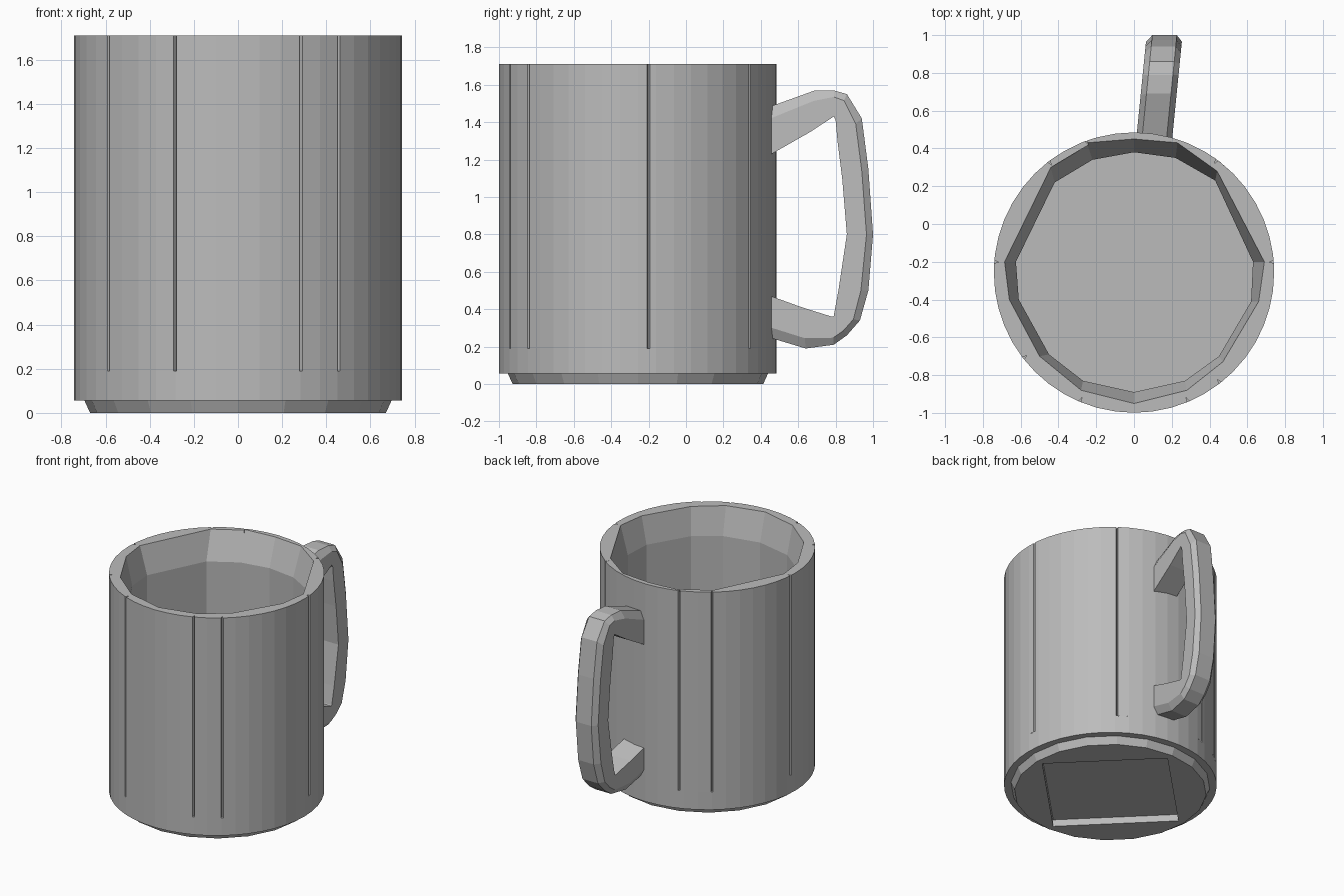
import bpy, bmesh
from math import sin, cos, pi, atan2
from mathutils import Vector

if "Cube" in bpy.data.objects:
    bpy.data.objects.remove(bpy.data.objects["Cube"])

CY, R = -0.257, 0.742          # cup axis and outer radius
BASE, FLOOR, TOP = 0.055, 0.19, 1.71

clay = bpy.data.materials.new("plain grey")
clay.use_nodes = True
GREY = (0.5, 0.5, 0.5, 1)
clay.diffuse_color = GREY
clay.node_tree.nodes["Principled BSDF"].inputs["Base Color"].default_value = GREY


def finish(name, bm):
    bmesh.ops.recalc_face_normals(bm, faces=bm.faces)
    mesh = bpy.data.meshes.new(name)
    bm.to_mesh(mesh)
    bm.free()
    mesh.materials.append(clay)
    obj = bpy.data.objects.new(name, mesh)
    bpy.context.collection.objects.link(obj)
    return obj


def loft(bm, rings):
    """Join rings of equal length with quads; return the vertex rings."""
    vs = [[bm.verts.new(p) for p in ring] for ring in rings]
    for a, b in zip(vs, vs[1:]):
        for i in range(len(a)):
            j = (i + 1) % len(a)
            bm.faces.new((a[i], a[j], b[j], b[i]))
    return vs


def loop_edges(bm, ring):
    return [bm.edges.get((ring[i - 1], ring[i])) for i in range(len(ring))]


def flat_ring(bm, outer, inner):
    """Fill the flat area between two loops of any count."""
    bmesh.ops.triangle_fill(bm, use_beauty=True, use_dissolve=False,
                            edges=loop_edges(bm, outer) + loop_edges(bm, inner))


def at(outline, z):
    return [(x, y, z) for x, y in outline]


def circle(r, n):
    return [(r * cos(2 * pi * i / n), CY + r * sin(2 * pi * i / n)) for i in range(n)]


# Base slab, whose top is the cup floor
bm = bmesh.new()
slab = loft(bm, [at(circle(R, 48), z) for z in (BASE, FLOOR)])
for ring in slab:
    bm.faces.new(ring)
finish("base_slab", bm)

# Foot with a square recess underneath
bm = bmesh.new()
foot = loft(bm, [at(circle(0.695, 20), BASE), at(circle(0.67, 20), 0)])
recess = loft(bm, [at(circle(0.62, 4), 0), at(circle(0.62, 4), BASE - 0.003)])
flat_ring(bm, foot[1], recess[0])
bm.faces.new(recess[1])
finish("foot", bm)

# Cup wall: round outside with thin vertical grooves, faceted inside
groove_spots = [(-.585, -.71), (-.285, -.94), (.285, -.94), (.455, -.84),
                (.74, -.2), (.44, .34), (-.25, .44), (-.45, .33), (-.74, -.2)]
grooves = [atan2(y - CY, x) % (2 * pi) for x, y in groove_spots]
polar = [(2 * pi * i / 48, R) for i in range(48)
         if all(abs(2 * pi * i / 48 - g) > 0.02 for g in grooves)]
for g in grooves:
    polar += [(g - 0.01, R), (g, R - 0.025), (g + 0.01, R)]
outside = [(r * cos(a), CY + r * sin(a)) for a, r in sorted(polar)]

lip = [(0, .45), (-.25, .43), (-.44, .3), (-.685, -.2), (-.66, -.4),
       (-.5, -.7), (-.28, -.88), (0, -.95), (.28, -.88), (.47, -.73),
       (.66, -.41), (.69, -.2), (.44, .28), (.23, .43)]
inside = [(0, .38), (-.22, .34), (-.42, .22), (-.625, -.2), (-.61, -.4),
          (-.45, -.69), (-.27, -.83), (0, -.89), (.27, -.83), (.45, -.7),
          (.62, -.41), (.63, -.2), (.43, .23), (.22, .35)]
bm = bmesh.new()
shell = loft(bm, [at(outside, FLOOR), at(outside, TOP)])
lining = loft(bm, [at(lip, TOP), at(inside, 1.5), at(inside, FLOOR)])
flat_ring(bm, shell[1], lining[0])
finish("cup_wall", bm)

# Handle: pairs of outer and inner points in the y-z plane
spine = [((.44, 1.48), (.44, 1.22)), ((.69, 1.57), (.66, 1.345)),
         ((.79, 1.57), (.79, 1.43)), ((.86, 1.55), (.80, 1.41)),
         ((.94, 1.42), (.81, 1.3)), ((.975, 1.15), (.835, 1.1)),
         ((1, .8), (.86, .8)), ((.975, .5), (.815, .5)),
         ((.93, .34), (.79, .365)), ((.86, .26), (.785, .36)),
         ((.79, .21), (.78, .36)), ((.64, .19), (.62, .41)),
         ((.44, .25), (.44, .475))]
section = [(-.095, 1), (-.095, .25), (-.065, 0), (.065, 0), (.095, .25), (.095, 1)]


def handle_ring(outer, inner):
    o, i = Vector(outer), Vector(inner)
    points = [(dx, o.lerp(i, t)) for dx, t in section]
    return [(0.11 + (p.x - 0.48) * 0.1 + dx, p.x, p.y) for dx, p in points]


bm = bmesh.new()
ends = loft(bm, [handle_ring(o, i) for o, i in spine])
bm.faces.new(ends[0])
bm.faces.new(ends[-1])
finish("handle", bm)
